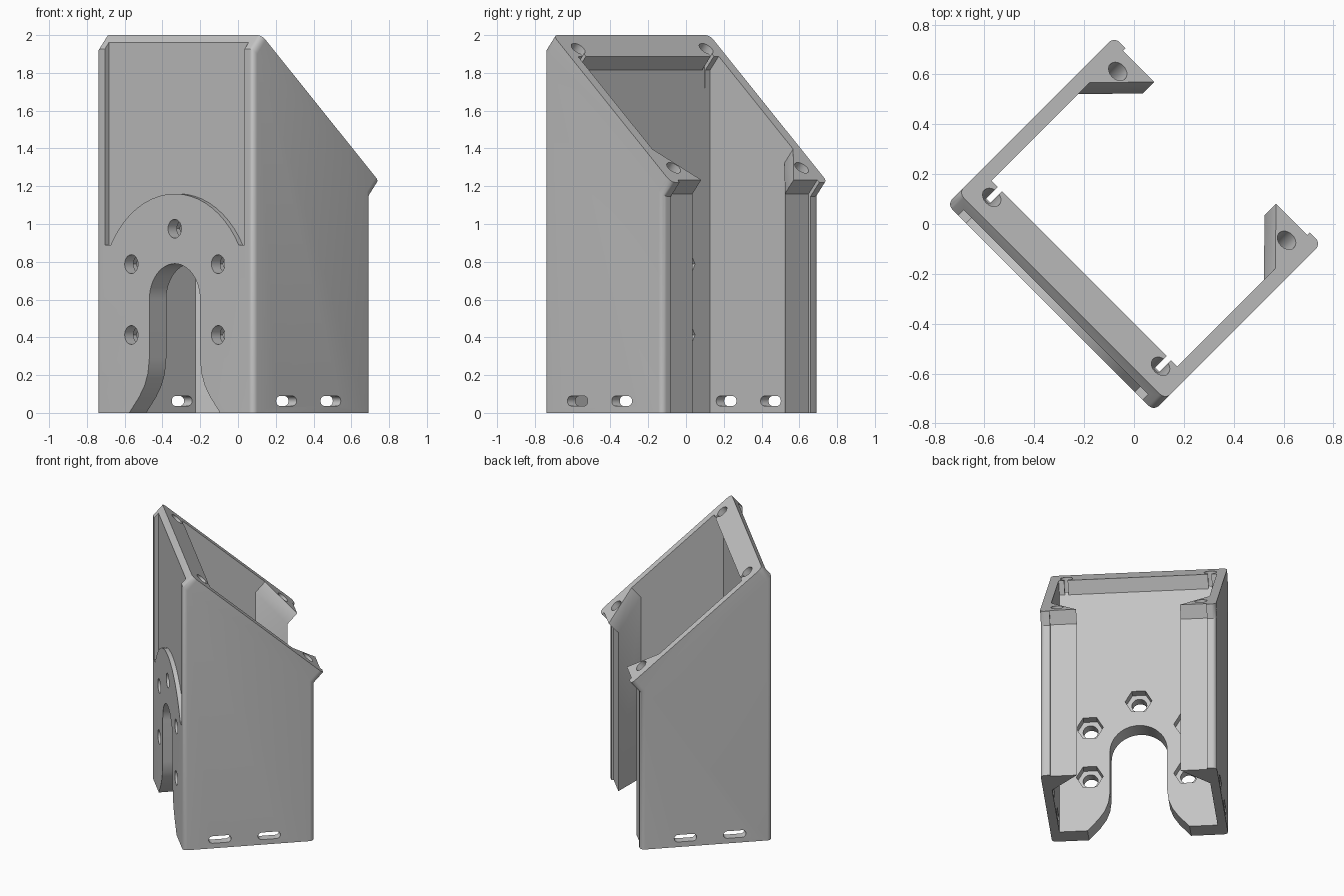
import bpy, bmesh, math
from mathutils import Matrix, Vector

cube = bpy.data.objects.get("Cube")
if cube:
    bpy.data.objects.remove(cube)

grey = bpy.data.materials.new("light_grey")
grey.use_nodes = True
grey.diffuse_color = (0.55, 0.55, 0.55, 1)
grey.node_tree.nodes["Principled BSDF"].inputs["Base Color"].default_value = (0.55, 0.55, 0.55, 1)

SLOPE = 0.882                                   # fall of the slanted top
LIP = Vector((0, 0.065, 0.0735))                # lip leans square to the slanted top
FRONT, INNER, BACK, SIDE = -0.474, -0.347, 0.41, 0.587


def top_z(y):
    return 2 - SLOPE * (y - FRONT - LIP.y)


def loft(name, rings):
    """Closed solid through a list of matching rings of points."""
    bm = bmesh.new()
    loops = [[bm.verts.new(p) for p in ring] for ring in rings]
    n = len(loops[0])
    bm.faces.new(loops[0])
    bm.faces.new(loops[-1])
    for a, b in zip(loops, loops[1:]):
        for i in range(n):
            j = (i + 1) % n
            bm.faces.new((a[i], a[j], b[j], b[i]))
    bmesh.ops.recalc_face_normals(bm, faces=bm.faces)
    mesh = bpy.data.meshes.new(name)
    bm.to_mesh(mesh)
    bm.free()
    obj = bpy.data.objects.new(name, mesh)
    bpy.context.collection.objects.link(obj)
    return obj


def arc(cx, cy, r, start, end, steps):
    angles = [math.radians(start + (end - start) * i / steps) for i in range(steps + 1)]
    return [(cx + r * math.cos(a), cy + r * math.sin(a)) for a in angles]


def cut(body, cutter, op='DIFFERENCE'):
    cutter.hide_render = True
    mod = body.modifiers.new("cut", 'BOOLEAN')
    mod.operation, mod.solver, mod.object = op, 'EXACT', cutter
    bpy.context.view_layer.objects.active = body
    bpy.ops.object.modifier_apply(modifier=mod.name)
    bpy.data.objects.remove(cutter)


def through_y(outline, y0, y1):
    """Prism with an x-z outline running along y."""
    return loft("cutter", [[(x, y, z) for x, z in outline] for y in (y0, y1)])


def through_x(outline, x0, x1):
    return loft("cutter", [[(x, y, z) for y, z in outline] for x in (x0, x1)])


# Body: one U-shaped section with corner posts, ending in a leaning lip
r = 0.03
half = arc(SIDE - r, FRONT + r, r, -90, 0, 5) + arc(SIDE - r, BACK - r, r, 0, 90, 5)
half += [(0.523, BACK), (0.523, 0.395), (0.346, 0.395), (0.527, 0.21), (0.527, INNER)]
section = half + [(-x, y) for x, y in reversed(half)]
base = [Vector((x, y, 0)) for x, y in section]
crest = [Vector((x, y + LIP.y, top_z(y + LIP.y))) for x, y in section]
body = loft("angled_housing", [base, [p - LIP for p in crest], crest])

# Shallow front panel above a round motor pad
panel = [(-0.523, 0.89), (0.523, 0.89), (0.523, 2.2), (-0.523, 2.2)]
recess = through_y(panel, FRONT - 0.1, FRONT + 0.03)
cut(recess, through_y(arc(0, 0.6, 0.56, 0, 354, 59), FRONT - 0.2, FRONT + 0.2))
cut(body, recess)

# Arched shaft opening that flares at the foot
flare = [(0.34, 0), (0.265, 0.085), (0.225, 0.145), (0.2, 0.21), (0.19, 0.29)]
arch = [(0.34, -0.1)] + flare + arc(0, 0.6, 0.19, 0, 180, 24)
arch += [(-x, z) for x, z in reversed(flare)] + [(-0.34, -0.1)]
cut(body, through_y(arch, FRONT - 0.1, INNER + 0.05))

# Five bolt holes with hexagonal nut pockets inside
for angle in (-30, 30, 90, 150, 210):
    x, z = arc(0, 0.6, 0.375, angle, angle, 1)[0]
    cut(body, through_y(arc(x, z, 0.05, 0, 345, 23), FRONT - 0.1, INNER + 0.05))
    cut(body, through_y(arc(x, z, 0.09, 0, 300, 5), INNER - 0.06, INNER + 0.05))

# Rounded tie slots low in both side walls
for y in (-0.225, 0.107):
    slot = arc(y + 0.05, 0.063, 0.026, -90, 90, 8) + arc(y - 0.05, 0.063, 0.026, 90, 270, 8)
    for side in (-1, 1):
        cut(body, through_x(slot, side * 0.5, side * 0.65))

# Screw holes square to the slanted top, with relief slits at the front
axis = LIP.normalized()
tilt = Vector((0, 0, 1)).rotation_difference(axis).to_matrix()
for side in (-1, 1):
    for y in (-0.328, 0.387):
        centre = Vector((side * 0.479, y, top_z(y)))
        rings = [[centre + tilt @ Vector((px, py, h)) for px, py in arc(0, 0, 0.042, 0, 342, 19)]
                 for h in (-0.1, 0.06)]
        cut(body, loft("cutter", rings))
    slit = [(-0.352, 1.72), (-0.25, 1.72), (-0.25, 2.1), (-0.352, 2.1)]
    cut(body, through_x(slit, side * 0.479 - 0.012, side * 0.479 + 0.012))

# Turn the housing so a corner points forward, then finish
body.data.transform(Matrix.Rotation(math.radians(-45), 4, 'Z'))
body.data.materials.clear()
body.data.materials.append(grey)
bpy.ops.object.select_all(action='DESELECT')
body.select_set(True)
bpy.context.view_layer.objects.active = body
bpy.ops.object.shade_smooth_by_angle(angle=math.radians(30))
